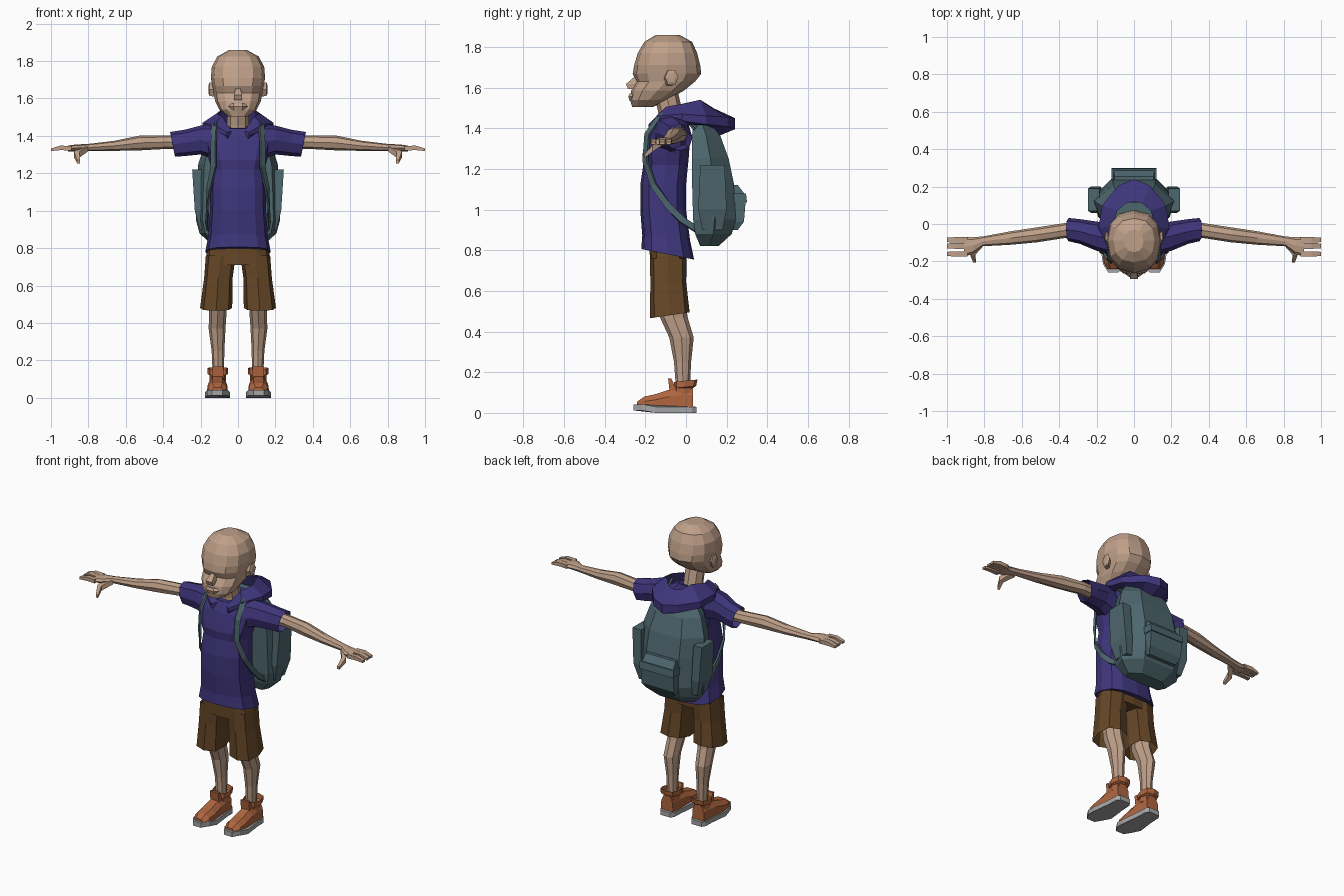
import bpy, bmesh, math
from mathutils import Vector


def material(name, rgb):
    m = bpy.data.materials.new(name)
    m.diffuse_color = (*rgb, 1)
    return m


SKIN = material("skin", (0.52, 0.35, 0.25))
PURPLE = material("purple cloth", (0.05, 0.036, 0.2))
BROWN = material("brown cloth", (0.13, 0.062, 0.02))
ORANGE = material("orange leather", (0.43, 0.13, 0.05))
GREY = material("grey rubber", (0.38, 0.38, 0.39))
TEAL = material("teal canvas", (0.075, 0.135, 0.155))


def ring(c, a, b, n=8, p=2.0, axis="z", tilt=0.0):
    """Rounded section around c; n=4 gives a rectangle with half sizes a, b."""
    pts = []
    off, k = (math.pi / 4, math.sqrt(2)) if n == 4 else (0, 1)
    for i in range(n):
        t = off + 2 * math.pi * i / n
        u, v = math.cos(t), math.sin(t)
        u = k * a * math.copysign(abs(u) ** (2 / p), u)
        v = k * b * math.copysign(abs(v) ** (2 / p), v)
        d = {"z": (u, v, tilt * v), "x": (0, u, v), "y": (u, 0, v)}[axis]
        pts.append(Vector(c) + Vector(d))
    return pts


def loft(name, rings, mat, start=True, end=True, mirror=False):
    bm = bmesh.new()
    rows = [[bm.verts.new(p) for p in r] for r in rings]
    n = len(rows[0])
    for r, s in zip(rows, rows[1:]):
        for i in range(n):
            bm.faces.new((r[i], r[(i + 1) % n], s[(i + 1) % n], s[i]))
    if start:
        bm.faces.new(rows[0][::-1])
    if end:
        bm.faces.new(rows[-1])
    bmesh.ops.recalc_face_normals(bm, faces=bm.faces)
    me = bpy.data.meshes.new(name)
    bm.to_mesh(me)
    bm.free()
    me.materials.append(mat)
    ob = bpy.data.objects.new(name, me)
    bpy.context.collection.objects.link(ob)
    if mirror:
        ob.modifiers.new("mirror", "MIRROR")
    return ob


def stack(rows, n=12, p=2.5, x=0.0):
    """Level sections from (z, half width, front y, back y[, tilt])."""
    return [ring((x, (r[2] + r[3]) / 2, r[0]), r[1], (r[3] - r[2]) / 2, n, p,
                 tilt=r[4] if len(r) > 4 else 0) for r in rows]


# Head with brow, eye hollow and jaw
loft("head", stack([
    (1.505, .055, -.265, -.16), (1.54, .10, -.275, -.09), (1.585, .122, -.27, -.01),
    (1.63, .13, -.245, .045), (1.668, .138, -.262, .075), (1.71, .145, -.255, .07),
    (1.77, .14, -.237, .055), (1.825, .11, -.205, .03), (1.858, .05, -.15, -.03)], 12, 2.4), SKIN)
loft("nose", [ring((0, -.245, 1.655), .012, .006, 4), ring((0, -.268, 1.618), .022, .027, 4),
              ring((0, -.265, 1.592), .02, .02, 4)], SKIN)
loft("mouth", [ring((0, -.255, 1.572), .045, .025, 6), ring((0, -.265, 1.557), .05, .022, 6),
               ring((0, -.255, 1.535), .04, .025, 6)], SKIN)
loft("ear", [ring((.125, -.085, 1.645), .025, .04, 6, axis="x"),
             ring((.152, -.07, 1.65), .033, .042, 6, axis="x"),
             ring((.158, -.07, 1.65), .018, .025, 6, axis="x")], SKIN, mirror=True)
loft("neck", stack([(1.37, .075, -.15, .0), (1.45, .058, -.13, -.01),
                    (1.58, .058, -.16, -.04)], 8, 2), SKIN)

# Shirt body and open sleeves
loft("shirt", stack([
    (.78, .175, -.22, .04, -.2), (.86, .16, -.215, .02, -.1), (1.0, .15, -.225, .0),
    (1.12, .148, -.225, .0), (1.22, .14, -.21, .01), (1.27, .155, -.215, .015),
    (1.38, .185, -.185, .02), (1.44, .15, -.155, .01), (1.46, .085, -.125, .0, .3)], 12, 2.8), PURPLE)
loft("sleeve", [ring((.10, -.085, 1.365), .085, .1, 8, 2.4, "x"),
                ring((.2, -.065, 1.378), .078, .077, 8, 2.4, "x"),
                ring((.29, -.04, 1.362), .066, .07, 8, 2.4, "x"),
                [q + Vector(((q.z - 1.355) * .2, 0, 0)) for q in
                 ring((.35, -.03, 1.355), .062, .066, 8, 2.4, "x")]],
     PURPLE, end=False, mirror=True)

# Hood lying open behind the neck
outer = [(.06, -.185, 1.42), (.13, -.14, 1.46), (.19, -.02, 1.47), (.17, .10, 1.46),
         (.085, .205, 1.455), (0, .24, 1.45)]
inner = [(.035, -.16, 1.425), (.085, -.1, 1.505), (.115, -.02, 1.52), (.09, .07, 1.54),
         (.045, .11, 1.51), (0, .12, 1.50)]
half = []
for i, (o, q) in enumerate(zip(outer, inner)):
    o, q = Vector(o), Vector(q)
    drop = .02 + .007 * i
    half.append([o - Vector((0, 0, drop)), o, q,
                 q.lerp(o, .35) - Vector((0, 0, .06 + .012 * i))])
left = [[Vector((-v.x, v.y, v.z)) for v in r] for r in half[:-1]]
loft("hood", half + left[::-1], PURPLE)

# Arms, hands, fingers and thumbs
arm = [(.2, -.04, 1.37, .045, .04), (.37, -.035, 1.367, .04, .036), (.52, -.058, 1.363, .04, .04),
       (.66, -.075, 1.347, .036, .027), (.81, -.093, 1.337, .026, .019),
       (.86, -.115, 1.335, .045, .02), (.91, -.122, 1.333, .053, .015)]
loft("arm", [ring(r[:3], r[3], r[4], 8, 2.2, "x") for r in arm], SKIN, mirror=True)
for name, y, w in (("outer_fingers", -.085, .015), ("middle_finger", -.117, .016),
                   ("index_finger", -.16, .014)):
    loft(name, [ring((.89, y, 1.334), w, .012, 4, axis="x"),
                ring((.95, y, 1.336), w, .012, 4, axis="x"),
                ring((1.0, y, 1.326), w * .8, .007, 4, axis="x")], SKIN, mirror=True)
loft("thumb", [ring((.825, -.115, 1.33), .022, .014, 4, axis="y"),
               ring((.862, -.165, 1.30), .014, .016, 4, axis="y"),
               ring((.852, -.205, 1.262), .008, .009, 4, axis="y")], SKIN, mirror=True)

# Shorts with open leg hems
loft("shorts_waist", stack([(.84, .155, -.18, .005), (.77, .168, -.178, .0),
                            (.71, .172, -.178, .0)], 12, 3), BROWN)
loft("shorts_leg", [ring((.092, -.088, .76), .08, .09, 8, 3),
                    ring((.105, -.087, .64), .076, .088, 8, 3),
                    ring((.117, -.08, .48), .086, .098, 8, 2.7, tilt=.15)],
     BROWN, start=False, end=False, mirror=True)

# Lower legs
loft("leg", [ring((.11, -.08, .68), .055, .06, 8), ring((.107, -.06, .47), .047, .068, 8),
             ring((.112, -.022, .37), .045, .06, 8), ring((.107, -.017, .25), .034, .042, 8),
             ring((.105, -.015, .12), .03, .034, 8)], SKIN, mirror=True)

# Shoes: sole, upper, flared collar and tongue
sole = [(-.258, .028), (-.215, .055), (-.15, .066), (-.03, .052), (.03, .05), (.052, .035)]
outline = [(.11 + w, y) for y, w in sole] + [(.11 - w, y) for y, w in sole[::-1]]
loft("shoe_sole", [[Vector((x, y, z + (.012 if y < -.2 else 0))) for x, y in outline]
                   for z in (0, .03)], GREY, mirror=True)
upper = [(-.24, .035, .055), (-.205, .052, .08), (-.15, .056, .092), (-.08, .05, .115),
         (-.03, .046, .125), (.035, .042, .125)]
loft("shoe_upper", [[Vector((.11 + u * w, y, z)) for u, z in
                     ((-1, .027), (-.95, h * .7), (-.5, h), (.5, h), (.95, h * .7), (1, .027))]
                    for y, w, h in upper], ORANGE, mirror=True)
loft("shoe_collar", [ring((.108, -.012, .09), .045, .045, 8, 2.8),
                     ring((.108, -.012, .122), .044, .046, 8, 2.8),
                     ring((.108, -.005, .127), .055, .055, 8, 2.8, tilt=.1),
                     ring((.108, -.002, .158), .055, .058, 8, 2.8, tilt=.1)],
     ORANGE, end=False, mirror=True)
loft("shoe_tongue", [ring((.108, -.06, .10), .03, .02, 4), ring((.108, -.08, .168), .03, .008, 4)],
     ORANGE, mirror=True)

# Backpack: faceted bag, side wings, rear pocket
bag = [(.82, .12, .07, .16), (.88, .175, .045, .225), (.95, .19, .035, .245), (1.13, .185, .03, .235),
       (1.25, .18, .03, .21), (1.36, .15, .03, .17), (1.435, .10, .035, .115)]
loft("backpack", [[Vector((u * w, f + (b - f) * v, z)) for u, v in
                   ((-1, 0), (-1.18, .5), (-.62, 1), (.62, 1), (1.18, .5), (1, 0))]
                  for z, w, f, b in bag], TEAL)
loft("backpack_side_pocket", [ring((.185, .13, .9), .02, .05, 4), ring((.205, .13, 1.0), .026, .07, 4),
                              ring((.215, .13, 1.22), .03, .06, 4)], TEAL, mirror=True)
loft("backpack_rear_pocket", [ring((0, .225, .90), .10, .03, 4), ring((0, .245, .94), .115, .04, 4),
                              ring((0, .255, 1.06), .115, .04, 4), ring((0, .25, 1.075), .11, .04, 4),
                              ring((0, .235, 1.12), .105, .02, 4)], TEAL)
loft("backpack_pocket_flap", [ring((0, .25, 1.035), .12, .05, 4),
                              ring((0, .245, 1.08), .12, .05, 4)], TEAL)

# Shoulder straps, flat against the body
path = [Vector(q) for q in ((.13, .05, 1.40), (.13, -.03, 1.475), (.125, -.125, 1.465),
                            (.13, -.19, 1.37), (.13, -.2, 1.24), (.155, -.16, 1.12),
                            (.165, -.09, 1.02), (.165, -.02, .95), (.15, .07, .89))]
rings = []
for i, q in enumerate(path):
    t = (path[min(i + 1, len(path) - 1)] - path[max(i - 1, 0)]).normalized()
    out = q - Vector((.04, -.09, min(q.z, 1.36)))
    out = (out - t * out.dot(t)).normalized()
    side = t.cross(out) * .016
    out *= .006
    rings.append([q + side + out, q - side + out, q - side - out, q + side - out])
loft("strap", rings, TEAL, mirror=True)
